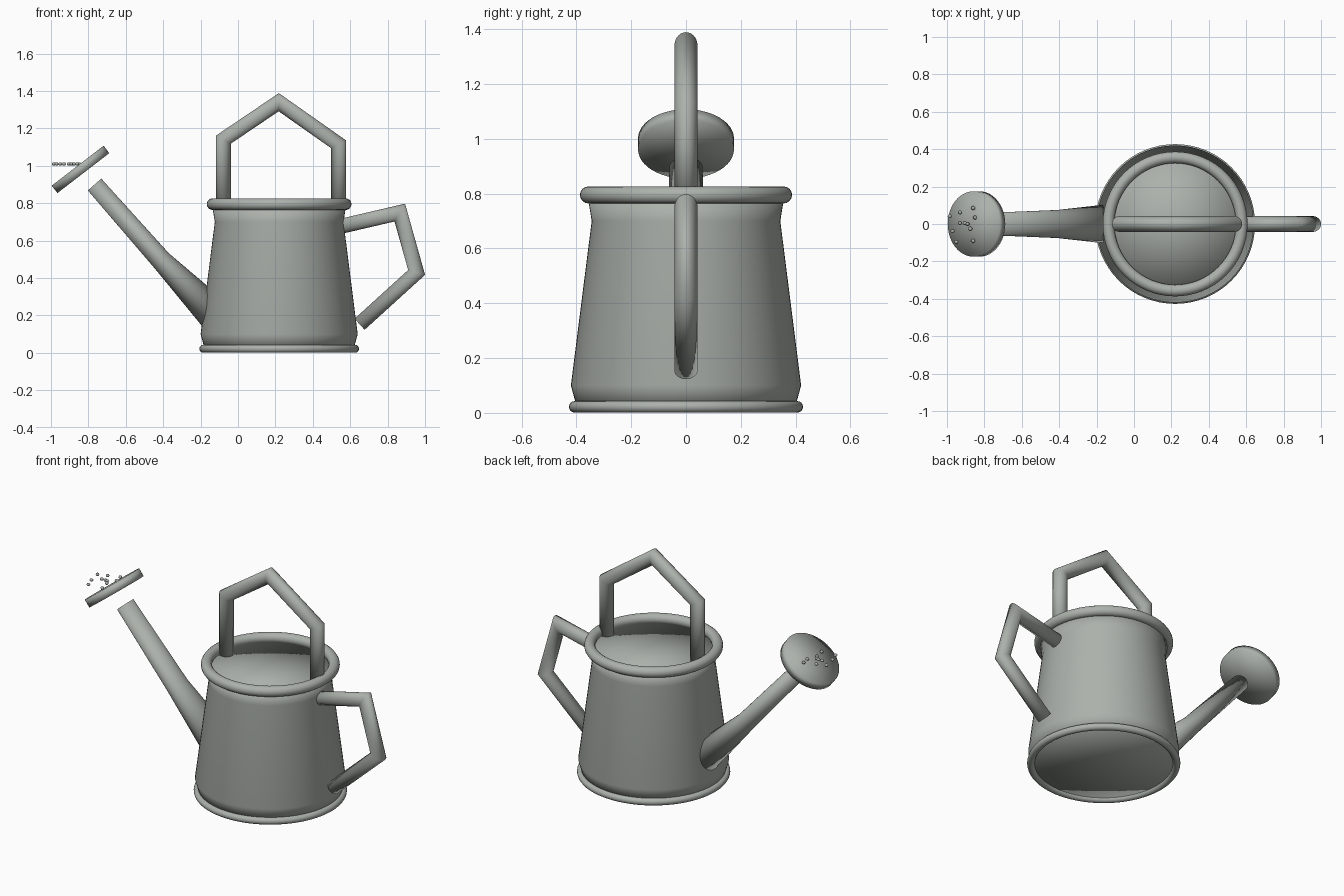
import bpy, bmesh, math
from mathutils import Vector

if "Cube" in bpy.data.objects:
    bpy.data.objects.remove(bpy.data.objects["Cube"])

grey = bpy.data.materials.new("galvanised grey")
grey.diffuse_color = (0.41, 0.44, 0.41, 1)
grey.use_nodes = True
grey.node_tree.nodes["Principled BSDF"].inputs["Base Color"].default_value = grey.diffuse_color


def loft(name, sections, sides=32, y=0.0):
    """Mitred tube through (x, z, in-plane radius, y radius) with domed-shaded fan caps."""
    pts = [Vector((s[0], y, s[1])) for s in sections]
    bm = bmesh.new()
    rings = []
    for i, (x, z, a, b) in enumerate(sections):
        d0 = (pts[i] - pts[max(i - 1, 0)]).normalized()
        d1 = (pts[min(i + 1, len(pts) - 1)] - pts[i]).normalized()
        t = (d0 + d1).normalized()
        across = Vector((t.z, 0, -t.x))
        ref = d1 if d1.length > 0 else d0
        a /= max(t.dot(ref), 0.3)
        rings.append([bm.verts.new(pts[i] + across * a * math.cos(k * math.tau / sides)
                                   + Vector((0, b * math.sin(k * math.tau / sides), 0)))
                      for k in range(sides)])
    for r0, r1 in zip(rings, rings[1:]):
        for k in range(sides):
            j = (k + 1) % sides
            bm.faces.new((r0[k], r0[j], r1[j], r1[k]))
    for ring, p in ((rings[0], pts[0]), (rings[-1], pts[-1])):
        c = bm.verts.new(p)
        for k in range(sides):
            bm.faces.new((c, ring[k], ring[(k + 1) % sides]))
    bmesh.ops.recalc_face_normals(bm, faces=bm.faces)
    for f in bm.faces:
        f.smooth = True
    me = bpy.data.meshes.new(name)
    bm.to_mesh(me)
    bm.free()
    me.materials.append(grey)
    ob = bpy.data.objects.new(name, me)
    bpy.context.collection.objects.link(ob)
    return ob


def ring(name, z, major, minor):
    bpy.ops.mesh.primitive_torus_add(location=(0.22, 0, z), major_radius=major, minor_radius=minor,
                                     major_segments=64, minor_segments=16)
    ob = bpy.context.object
    ob.name = name
    ob.data.materials.append(grey)
    bpy.ops.object.shade_smooth()


# Body with closed top and bottom, plus the rolled rims
loft("body", [(0.22, z, r, r) for z, r in
              ((0.02, 0.398), (0.1, 0.42), (0.7, 0.344), (0.78, 0.357))], 64)
ring("bottom_rim", 0.022, 0.406, 0.021)
ring("top_rim", 0.795, 0.356, 0.031)

# Handles
loft("top_handle", [(x, z, 0.04, 0.042) for x, z in
                    ((-0.078, 0.77), (-0.078, 1.14), (0.218, 1.34), (0.538, 1.115), (0.538, 0.77))])
loft("side_handle", [(x, z, 0.04, 0.042) for x, z in
                     ((0.53, 0.672), (0.865, 0.75), (0.955, 0.43), (0.65, 0.153))])

# Tapering spout
loft("spout", [(-0.10, 0.18, 0.095, 0.11), (-0.41, 0.495, 0.055, 0.075), (-0.767, 0.9, 0.048, 0.06)])

# Tilted sprinkler head
cx, cz, h = -0.842, 0.981, 0.025
nx, nz = -0.61, 0.793
loft("sprinkler_head", [(cx + s * h * nx, cz + s * h * nz, 0.175, 0.175) for s in (-1, 1)], 48)

# Water drops above the head
drops = [(-0.86, 0.085), (-0.93, 0.062), (-0.985, 0.042), (-0.85, 0.035), (-0.93, 0.005), (-0.89, 0.0),
         (-0.875, -0.025), (-0.97, -0.038), (-0.95, -0.096), (-0.86, -0.09), (-0.905, 0.005)]
for i, (x, y) in enumerate(drops):
    loft(f"drop_{i + 1}", [(x, 1.003, 0.007, 0.007), (x, 1.01, 0.011, 0.011), (x, 1.017, 0.007, 0.007)], 12, y)
